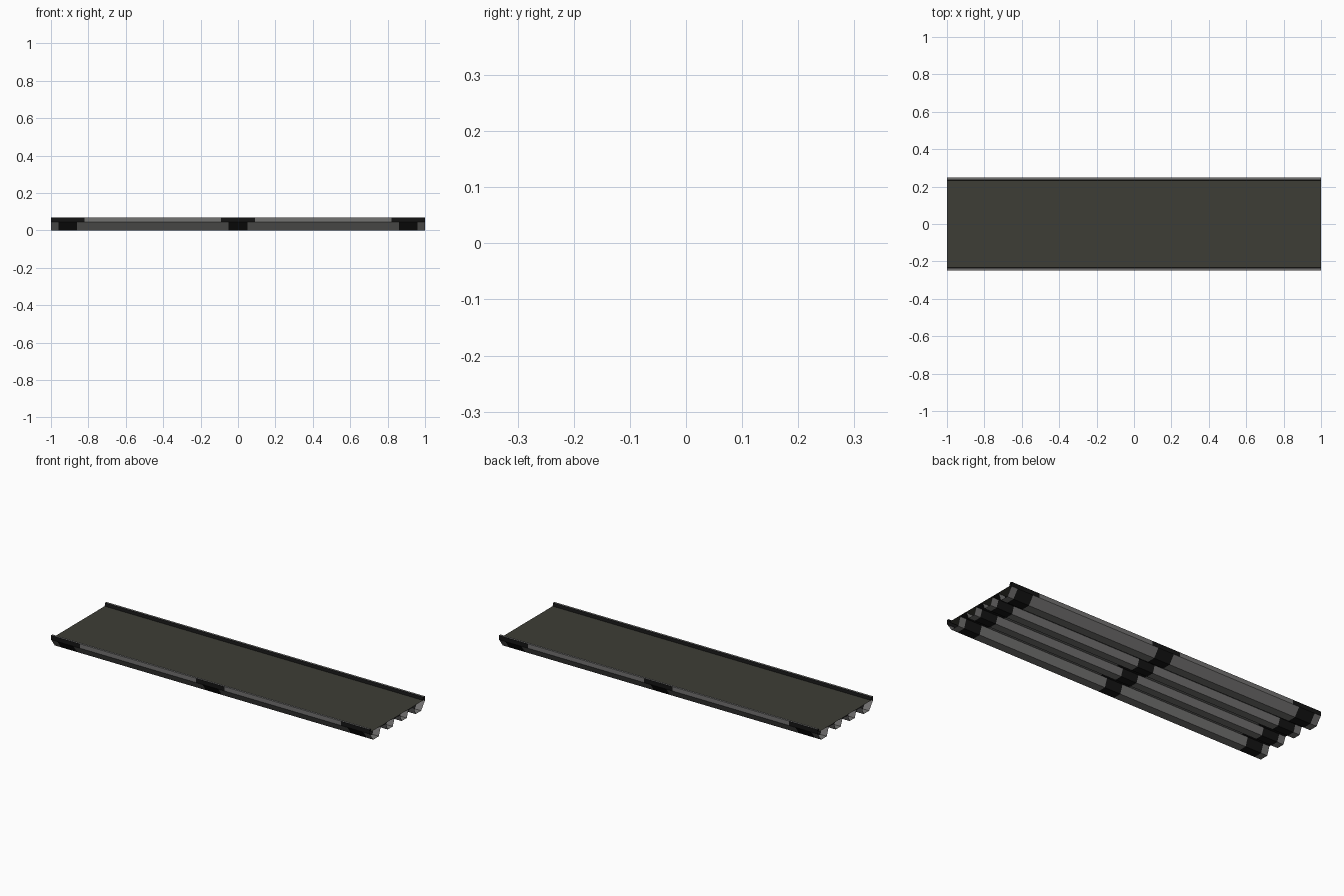
import bpy

if "Cube" in bpy.data.objects:
    bpy.data.objects.remove(bpy.data.objects["Cube"])

def mat(name, r, g, b):
    m = bpy.data.materials.new(name)
    m.diffuse_color = (r, g, b, 1)
    m.use_nodes = True
    m.node_tree.nodes["Principled BSDF"].inputs["Base Color"].default_value = m.diffuse_color
    return m

GREY = mat("steel_grey", 0.17, 0.168, 0.165)
DECK = mat("deck_olive", 0.048, 0.048, 0.037)
BLACK = mat("joint_black", 0.007, 0.007, 0.007)

def strip(name, profile, mats, marked=(), half=0.05):
    """Sweep an open (y, z) profile along x; marked segments get black joint bands."""
    cuts = [-1, 1]
    bands = []
    if marked:
        bands = [(max(c - half, -1), min(c + half, 1)) for c in (-0.91, 0, 0.91)]
        cuts = sorted(set(cuts + [v for b in bands for v in b]))
    n = len(profile)
    verts = [(x, y, z) for x in cuts for y, z in profile]
    faces, idx = [], []
    for i in range(len(cuts) - 1):
        mid = (cuts[i] + cuts[i + 1]) / 2
        dark = any(a < mid < b for a, b in bands)
        for j in range(n - 1):
            a, b = i * n + j, (i + 1) * n + j
            faces.append((a, b, b + 1, a + 1))
            idx.append(1 if dark and j in marked else 0)
    me = bpy.data.meshes.new(name)
    me.from_pydata(verts, [], faces)
    for m in mats:
        me.materials.append(m)
    me.polygons.foreach_set("material_index", idx)
    ob = bpy.data.objects.new(name, me)
    bpy.context.collection.objects.link(ob)
    return ob

# walking surface
strip("deck", [(-0.232, 0.052), (0.232, 0.052)], [DECK])

for s, side in ((-1, "front"), (1, "back")):
    def prof(pts):
        p = [(s * y, z) for y, z in pts]
        return p[::-1] if s > 0 else p

    # curb: black inner wall, grey top, outer wall with wide joint bands
    strip(side + "_curb_inner", prof([(0.236, 0.07), (0.232, 0.052)]), [BLACK])
    strip(side + "_curb_top", prof([(0.248, 0.07), (0.236, 0.07)]), [GREY])
    strip(side + "_curb_outer", prof([(0.248, 0.045), (0.248, 0.07)]),
          [GREY, BLACK], (0,), 0.09)

    # outer beam: open trough hanging under the deck edge
    strip(side + "_outer_beam",
          prof([(0.148, 0.047), (0.165, 0.0), (0.215, 0.0), (0.248, 0.045)]),
          [GREY, BLACK], (0, 1, 2))

    # inner beam
    strip(side + "_inner_beam",
          prof([(0.025, 0.047), (0.04, 0.008), (0.085, 0.008), (0.10, 0.047)]),
          [GREY, BLACK], (0, 1, 2))

    # underside plates between the beams
    strip(side + "_under_plate", prof([(0.10, 0.047), (0.148, 0.047)]),
          [GREY, BLACK], (0,), 0.09)

strip("middle_under_plate", [(-0.025, 0.047), (0.025, 0.047)], [GREY, BLACK], (0,), 0.09)
